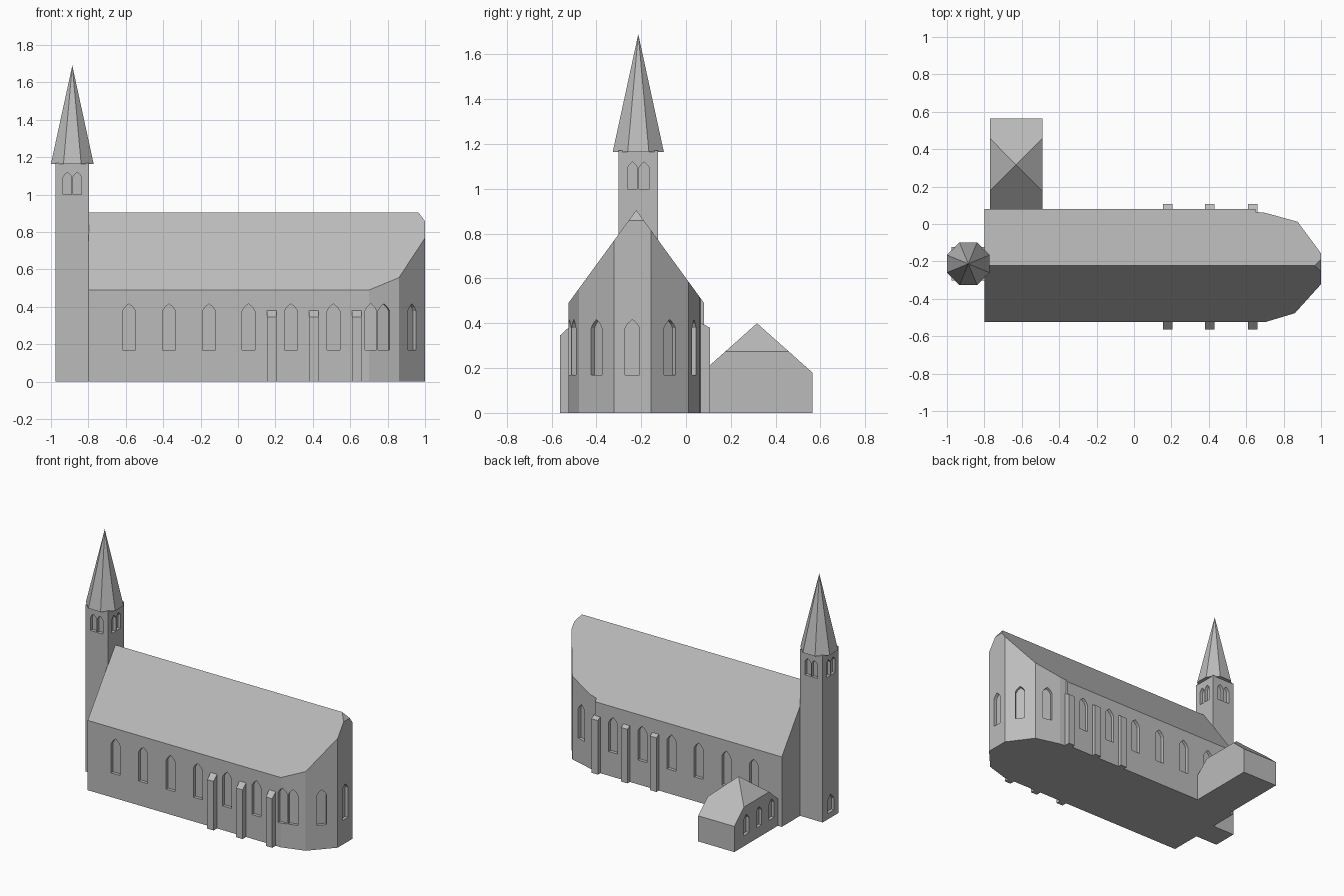
import bpy, bmesh, math
from mathutils import Vector, Matrix

if "Cube" in bpy.data.objects:
    bpy.data.objects.remove(bpy.data.objects["Cube"])

stone = bpy.data.materials.new("grey_stone")
stone.use_nodes = True
colour = (0.5, 0.5, 0.5, 1)
stone.diffuse_color = colour
stone.node_tree.nodes["Principled BSDF"].inputs["Base Color"].default_value = colour


def finish(bm, name):
    bmesh.ops.recalc_face_normals(bm, faces=bm.faces)
    mesh = bpy.data.meshes.new(name)
    bm.to_mesh(mesh)
    bm.free()
    mesh.materials.append(stone)
    ob = bpy.data.objects.new(name, mesh)
    bpy.context.collection.objects.link(ob)
    return ob


def extrude(points, offset):
    """Solid from a closed outline swept along an offset."""
    bm = bmesh.new()
    face = bm.faces.new([bm.verts.new(p) for p in points])
    new = bmesh.ops.extrude_face_region(bm, geom=[face])["geom"]
    verts = [v for v in new if isinstance(v, bmesh.types.BMVert)]
    bmesh.ops.translate(bm, vec=offset, verts=verts)
    return bm


def solid(name, plan, height, cuts=()):
    """Prism over a plan, sliced by (point, outward normal) planes."""
    bm = extrude([(x, y, 0) for x, y in plan], (0, 0, height))
    bmesh.ops.recalc_face_normals(bm, faces=bm.faces)
    for co, no in cuts:
        bmesh.ops.bisect_plane(bm, geom=bm.verts[:] + bm.edges[:] + bm.faces[:],
                               plane_co=co, plane_no=Vector(no).normalized(),
                               clear_outer=True)
        bmesh.ops.holes_fill(bm, edges=[e for e in bm.edges if e.is_boundary], sides=0)
    return finish(bm, name)


def rect(x0, x1, y0, y1):
    return [(x0, y0), (x1, y0), (x1, y1), (x0, y1)]


def cut_window(ob, x, y, normal, z0, z1, w, depth=0.022):
    """Sink a pointed-arch recess into a wall."""
    n = Vector((*normal, 0)).normalized()
    side = Vector((-n.y, n.x, 0))
    spring = z1 - 0.6 * w
    half = [(w / 2, z0), (w / 2, spring), (w * 0.33, spring + 0.3 * w)]
    outline = half + [(0, z1)] + [(-s, z) for s, z in reversed(half)]
    base = Vector((x, y, 0)) - n * depth
    cutter = finish(extrude([base + side * s + Vector((0, 0, z)) for s, z in outline],
                            n * (depth + 0.03)), "window_cutter")
    cutter.hide_render = True
    mod = ob.modifiers.new("window", "BOOLEAN")
    mod.operation = "DIFFERENCE"
    mod.solver = "EXACT"
    mod.object = cutter
    bpy.context.view_layer.objects.active = ob
    bpy.ops.object.modifier_apply(modifier=mod.name)
    bpy.data.objects.remove(cutter)


# Nave with faceted apse, gable roof and clipped ridge end
FRONT, BACK, RIDGE = -0.525, 0.08, -0.222
apse = [(0.70, FRONT), (0.86, -0.477), (1.0, -0.322), (1.0, -0.157), (0.875, 0.012), (0.70, 0.06)]
plan = [(-0.80, FRONT)] + apse + [(0.65, 0.065), (0.65, BACK), (-0.80, BACK)]
top = (0, RIDGE, 0.905)
nave = solid("nave", plan, 1.2, [
    (top, (0, -0.415, 0.303)),
    (top, (0, 0.415, 0.303)),
    ((1, RIDGE, 0.858), (0.047, 0, 0.035)),
])

# Nave windows, one per bay and one per apse facet
for x in (-0.583, -0.369, -0.155, 0.056, 0.283, 0.51):
    cut_window(nave, x, FRONT, (0, -1), 0.17, 0.417, 0.07)
    cut_window(nave, x, BACK, (0, 1), 0.17, 0.417, 0.07)
cut_window(nave, 0.71, FRONT, (0, -1), 0.17, 0.417, 0.06)
for (ax, ay), (bx, by) in zip(apse, apse[1:]):
    cut_window(nave, (ax + bx) / 2, (ay + by) / 2, (by - ay, ax - bx), 0.17, 0.417, 0.064)

# Buttresses with sloping caps
for i, x in enumerate((0.18, 0.405, 0.635), 1):
    solid(f"front_buttress_{i}", rect(x - 0.025, x + 0.025, -0.563, -0.51), 0.5,
          [((x, -0.563, 0.345), (0, -0.035, 0.038))])
    solid(f"back_buttress_{i}", rect(x - 0.025, x + 0.025, 0.055, 0.107), 0.5,
          [((x, 0.107, 0.38), (0, 0.015, 0.028))])

# Tower with paired belfry openings and a low doorway
TX, TY, R = -0.886, -0.213, 0.089
tower = solid("tower", rect(TX - R, TX + R, TY - R, TY + R), 1.17)
for nx, ny in ((1, 0), (-1, 0), (0, 1), (0, -1)):
    for s in (-0.026, 0.026):
        cut_window(tower, TX + nx * R + ny * s, TY + ny * R + nx * s, (nx, ny), 1.0, 1.12, 0.046)
cut_window(tower, TX - R, TY, (-1, 0), 0.04, 0.165, 0.075)

# Octagonal spire
bm = bmesh.new()
bmesh.ops.create_cone(bm, cap_ends=True, segments=8, radius1=0.114 / math.cos(math.pi / 8),
                      radius2=0, depth=0.525,
                      matrix=Matrix.Translation((TX, TY, 1.4275)) @ Matrix.Rotation(math.pi / 8, 4, "Z"))
bmesh.ops.remove_doubles(bm, verts=bm.verts, dist=0.0001)
finish(bm, "spire")

# Annex with half-hipped roof
AX, AY = -0.63, 0.317
peak = (AX, AY, 0.40)
annex = solid("annex", rect(AX - 0.14, AX + 0.14, 0.07, 0.564), 0.6, [
    (peak, (0, 0.22, 0.247)), (peak, (0, -0.22, 0.247)),
    (peak, (0.125, 0, 0.14)), (peak, (-0.125, 0, 0.14)),
])
for y in (0.43, 0.29, 0.15):
    cut_window(annex, AX - 0.14, y, (-1, 0), 0.075, 0.215, 0.058)
